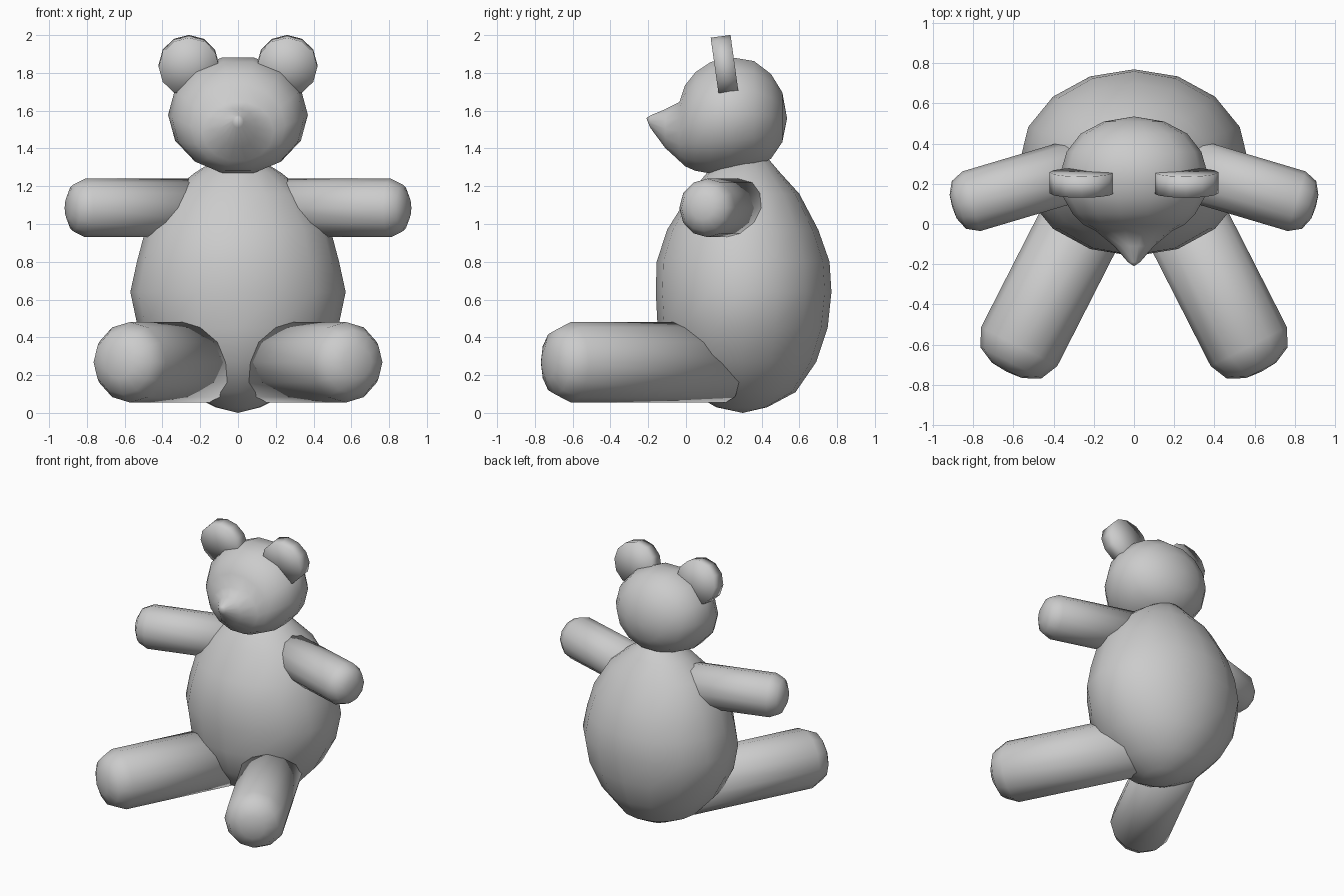
import bpy, bmesh
from math import cos, sin, pi, radians
from mathutils import Vector, Matrix

cube = bpy.data.objects.get("Cube")
if cube:
    bpy.data.objects.remove(cube)

grey = bpy.data.materials.new("soft_grey")
grey.use_nodes = True
grey.diffuse_color = (0.6, 0.6, 0.6, 1)
grey.node_tree.nodes["Principled BSDF"].inputs["Base Color"].default_value = (0.6, 0.6, 0.6, 1)


def frame(u, v, axis, origin=(0, 0, 0)):
    """Matrix whose columns are the width, depth and length directions."""
    m = Matrix((u, v, axis)).transposed().to_4x4()
    m.translation = Vector(origin)
    return m


def loft(name, rings, matrix, sides):
    """Skin elliptical rings given as (position, low, high, half width)."""
    bm = bmesh.new()
    loops = []
    for t, low, high, half in rings:
        mid, r = (low + high) / 2, (high - low) / 2
        loops.append([bm.verts.new(matrix @ Vector((
            half * cos(2 * pi * i / sides), mid + r * sin(2 * pi * i / sides), t)))
            for i in range(sides)])
    for a, b in zip(loops, loops[1:]):
        for i in range(sides):
            j = (i + 1) % sides
            bm.faces.new((a[i], a[j], b[j], b[i]))
    # Rings of zero size collapse into poles
    bmesh.ops.remove_doubles(bm, verts=bm.verts, dist=0.0005)
    bmesh.ops.recalc_face_normals(bm, faces=bm.faces)
    mesh = bpy.data.meshes.new(name)
    bm.to_mesh(mesh)
    bm.free()
    mesh.materials.append(grey)
    for p in mesh.polygons:
        p.use_smooth = True
    ob = bpy.data.objects.new(name, mesh)
    bpy.context.collection.objects.link(ob)
    return ob


X, Y, Z = Vector((1, 0, 0)), Vector((0, 1, 0)), Vector((0, 0, 1))

# Pear-shaped body, lofted upward
loft("body", [
    (0.0, 0.3, 0.3, 0), (0.03, 0.16, 0.43, 0.12), (0.11, 0.02, 0.58, 0.28),
    (0.27, -0.1, 0.69, 0.43), (0.45, -0.15, 0.75, 0.53), (0.64, -0.16, 0.77, 0.57),
    (0.8, -0.155, 0.76, 0.535), (0.97, -0.1, 0.7, 0.49), (1.16, 0.02, 0.6, 0.37),
    (1.27, 0.11, 0.5, 0.23), (1.34, 0.2, 0.44, 0.12), (1.37, 0.32, 0.32, 0),
], frame(X, Y, Z), 16)

# Head and pointed snout, lofted from nose to back
loft("head", [
    (-0.21, 1.56, 1.56, 0), (-0.19, 1.51, 1.575, 0.03), (-0.11, 1.4, 1.61, 0.1),
    (-0.035, 1.33, 1.65, 0.19), (-0.005, 1.3, 1.74, 0.25), (0.05, 1.275, 1.81, 0.305),
    (0.13, 1.26, 1.865, 0.35), (0.24, 1.265, 1.89, 0.37), (0.36, 1.29, 1.87, 0.335),
    (0.45, 1.34, 1.8, 0.265), (0.51, 1.43, 1.7, 0.15), (0.535, 1.56, 1.56, 0),
], frame(X, Z, Y), 14)


def limb(name, tip, direction, length, r, cap):
    """Tube with a blunt rounded end at the tip."""
    d = Vector(direction).normalized()
    start = Vector(tip) - d * length
    radii = [(0, 0), (0, r), (length - cap, r), (length - cap * 0.35, r * 0.8),
             (length - cap * 0.05, r * 0.4), (length, 0)]
    loft(name, [(t, -q, q, q) for t, q in radii], frame(Z.cross(d), Z, d, start), 12)


for side, s in (("left", 1), ("right", -1)):
    limb(side + "_arm", (s * 0.905, 0.085, 1.085), (s * 0.958, -0.285, 0), 0.73, 0.155, 0.1)
    limb(side + "_leg", (s * 0.635, -0.735, 0.268), (s * 0.454, -0.891, 0), 1.06, 0.213, 0.14)
    # Flat round ear leaning forward
    tilt = Matrix.Rotation(radians(8), 3, 'X')
    loft(side + "_ear", [(-0.053, 0, 0, 0), (-0.053, -0.157, 0.157, 0.16),
                         (0.053, -0.157, 0.157, 0.16), (0.053, 0, 0, 0)],
         frame(X, tilt @ Z, tilt @ Y, (s * 0.26, 0.205, 1.838)), 12)
